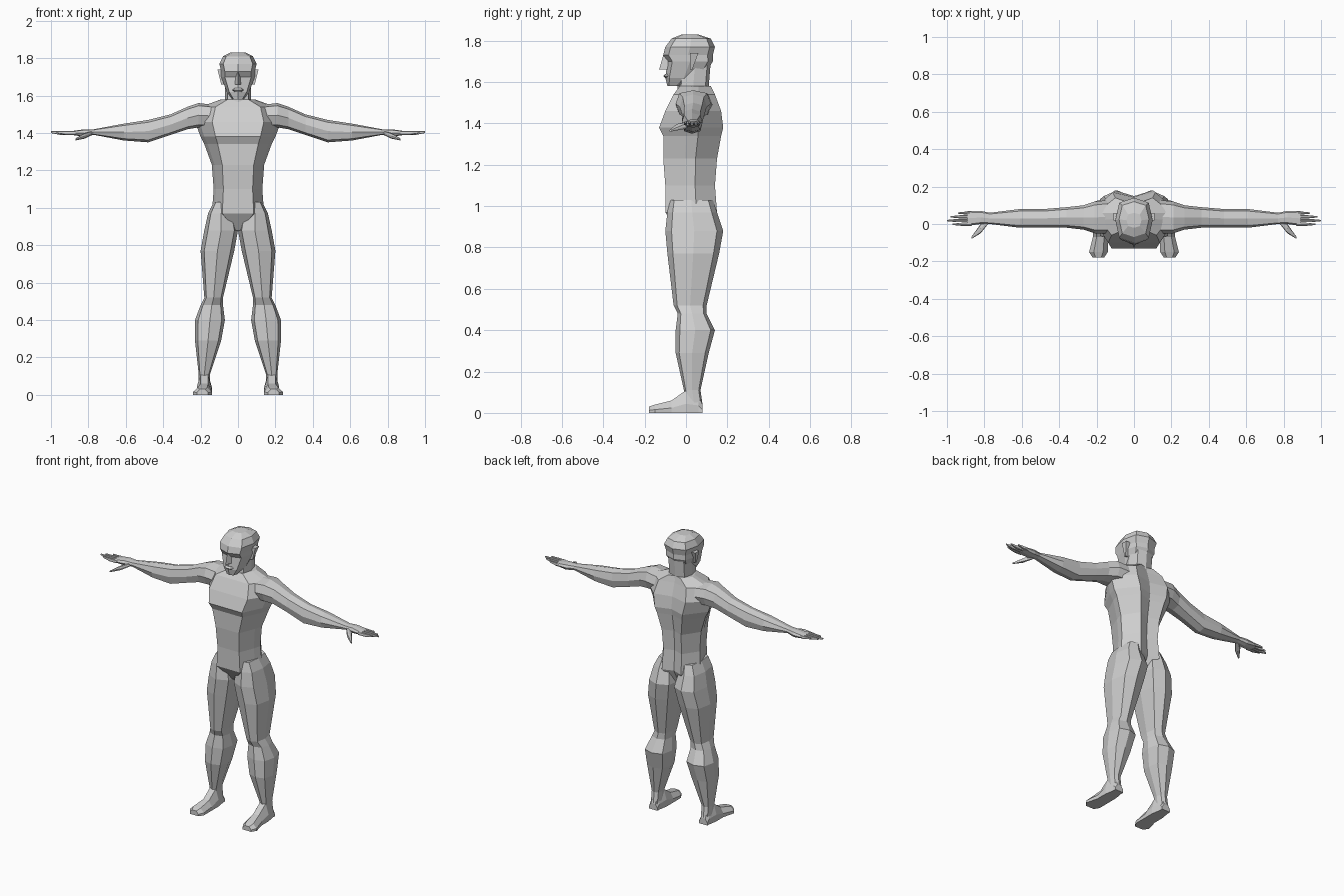
import bpy
import bmesh
import math

default_cube = bpy.data.objects.get("Cube")
if default_cube:
    bpy.data.objects.remove(default_cube, do_unlink=True)

# One plain grey for the whole figure
colour = (.62, .62, .62, 1)
grey = bpy.data.materials.new("plain_grey")
grey.use_nodes = True
grey.diffuse_color = colour
grey.node_tree.nodes["Principled BSDF"].inputs["Base Color"].default_value = colour


def symmetric(half):
    """Complete a half outline; across runs from the middle outwards."""
    reflected = [(-across, along) for across, along in reversed(half) if across > 0]
    return [((across + 1) / 2, along) for across, along in half + reflected]


def rounded(sides, fullness):
    """Regular outline swollen towards its bounding square."""
    def swell(value):
        return (1 + math.copysign(abs(value) ** fullness, value)) / 2

    angles = [math.tau * side / sides for side in range(sides)]
    return [(swell(math.sin(angle)), swell(-math.cos(angle))) for angle in angles]


TORSO = symmetric([(0, 0), (.6, 0), (.9, .4), (1, .6), (.5, 1), (0, .9)])
LIMB = rounded(sides=8, fullness=.7)
FOOT = symmetric([(1, 0), (1, .4), (.5, 1)])
BLOCK = symmetric([(1, 0), (1, 1)])
WEDGE = symmetric([(0, 0), (1, 1)])


def level(z, wide, front, back, middle=0):
    """Horizontal slice; wide is measured from its middle to its side."""
    return lambda across, along: (
        middle + wide * (across * 2 - 1), front + (back - front) * along, z)


def upright(x, front, back, low, high):
    """Slice across an outstretched arm."""
    return lambda across, along: (
        x, front + (back - front) * across, low + (high - low) * along)


def instep(y, middle, wide, high):
    """Slice across a foot standing on the ground."""
    return lambda across, along: (
        middle + wide * (across * 2 - 1), y, high * along)


def loft(name, section, slices, mirrored=False):
    """Skin a section through a row of slices and close both ends."""
    bm = bmesh.new()
    loops = [[bm.verts.new(place(across, along)) for across, along in section]
             for place in slices]
    for lower, upper in zip(loops, loops[1:]):
        for i in range(len(section)):
            bm.faces.new((lower[i - 1], lower[i], upper[i], upper[i - 1]))
    bm.faces.new(loops[0])
    bm.faces.new(loops[-1])
    bmesh.ops.recalc_face_normals(bm, faces=bm.faces)
    mesh = bpy.data.meshes.new(name)
    bm.to_mesh(mesh)
    bm.free()
    mesh.materials.append(grey)
    part = bpy.data.objects.new(name, mesh)
    bpy.context.collection.objects.link(part)
    if mirrored:
        part.modifiers.new("other_side", "MIRROR")


# Trunk from crotch to collar, with the chest overhanging the belly
loft("torso", TORSO, [
    level(z=.88, wide=.02, front=-.04, back=.09),
    level(z=.97, wide=.14, front=-.1, back=.15),
    level(z=1.1, wide=.13, front=-.1, back=.14),
    level(z=1.23, wide=.14, front=-.11, back=.15),
    level(z=1.34, wide=.18, front=-.11, back=.17),
    level(z=1.38, wide=.2, front=-.13, back=.18),
    level(z=1.46, wide=.23, front=-.1, back=.17),
    level(z=1.54, wide=.2, front=-.06, back=.14),
    level(z=1.58, wide=.09, front=-.03, back=.12),
])
loft("neck", LIMB, [
    level(z=1.5, wide=.09, front=-.05, back=.12),
    level(z=1.58, wide=.07, front=-.04, back=.11),
    level(z=1.7, wide=.07, front=-.03, back=.12),
])

# Head with jaw, eye hollow and brow
loft("head", LIMB, [
    level(z=1.58, wide=.03, front=-.09, back=-.01),
    level(z=1.62, wide=.06, front=-.1, back=.08),
    level(z=1.7, wide=.09, front=-.09, back=.13),
    level(z=1.73, wide=.09, front=-.11, back=.13),
    level(z=1.77, wide=.1, front=-.1, back=.14),
    level(z=1.81, wide=.08, front=-.07, back=.12),
    level(z=1.83, wide=.04, front=-.02, back=.06),
])
loft("nose", WEDGE, [
    level(z=1.66, wide=.02, front=-.13, back=-.08),
    level(z=1.73, wide=.01, front=-.11, back=-.08),
])
loft("lips", LIMB, [
    level(z=1.62, wide=.02, front=-.1, back=-.07),
    level(z=1.63, wide=.03, front=-.11, back=-.07),
    level(z=1.64, wide=.02, front=-.1, back=-.07),
])
loft("ear", BLOCK, [
    level(z=1.66, middle=.08, wide=.01, front=.02, back=.03),
    level(z=1.74, middle=.09, wide=.02, front=.02, back=.06),
], mirrored=True)

# Leg with tapering thigh, knee and calf
loft("leg", LIMB, [
    level(z=1.03, middle=.08, wide=.05, front=-.08, back=.13),
    level(z=.97, middle=.09, wide=.07, front=-.09, back=.15),
    level(z=.88, middle=.09, wide=.09, front=-.1, back=.18),
    level(z=.77, middle=.11, wide=.09, front=-.09, back=.16),
    level(z=.52, middle=.13, wide=.05, front=-.06, back=.1),
    level(z=.48, middle=.14, wide=.06, front=-.04, back=.1),
    level(z=.4, middle=.15, wide=.08, front=-.05, back=.14),
    level(z=.29, middle=.16, wide=.07, front=-.05, back=.11),
    level(z=.11, middle=.18, wide=.03, front=-.01, back=.07),
    level(z=.04, middle=.18, wide=.03, front=0, back=.08),
], mirrored=True)
loft("foot", FOOT, [
    instep(y=.08, middle=.18, wide=.03, high=.04),
    instep(y=.06, middle=.18, wide=.03, high=.09),
    instep(y=0, middle=.18, wide=.04, high=.11),
    instep(y=-.07, middle=.18, wide=.04, high=.06),
    instep(y=-.15, middle=.19, wide=.05, high=.04),
    instep(y=-.18, middle=.19, wide=.03, high=.03),
], mirrored=True)

# Arm held out sideways, ending in a flat palm
wrist = upright(x=.77, front=0, back=.06, low=1.39, high=1.42)
loft("arm", LIMB, [
    upright(x=.12, front=-.05, back=.13, low=1.43, high=1.55),
    upright(x=.21, front=-.05, back=.12, low=1.43, high=1.56),
    upright(x=.27, front=-.03, back=.1, low=1.42, high=1.54),
    upright(x=.36, front=-.02, back=.09, low=1.39, high=1.5),
    upright(x=.48, front=-.02, back=.08, low=1.35, high=1.47),
    upright(x=.61, front=-.02, back=.08, low=1.36, high=1.45),
    wrist,
], mirrored=True)
loft("palm", LIMB, [
    wrist,
    upright(x=.82, front=0, back=.07, low=1.38, high=1.42),
    upright(x=.89, front=-.01, back=.07, low=1.39, high=1.41),
], mirrored=True)
loft("thumb", LIMB, [
    upright(x=.78, front=0, back=.03, low=1.39, high=1.41),
    upright(x=.82, front=-.05, back=0, low=1.37, high=1.4),
    upright(x=.87, front=-.08, back=-.07, low=1.36, high=1.37),
], mirrored=True)

# Four fingers side by side, each tapering to its tip
finger_tips = {"index": .97, "middle": 1, "ring": .98, "little": .94}
for number, (finger, tip) in enumerate(finger_tips.items()):
    near = number * .02 - .01
    far = near + .017
    loft(finger + "_finger", LIMB, [
        upright(x=.87, front=near, back=far, low=1.39, high=1.41),
        upright(x=tip - .05, front=near, back=far, low=1.39, high=1.41),
        upright(x=tip, front=near + .005, back=far - .005, low=1.4, high=1.41),
    ], mirrored=True)
